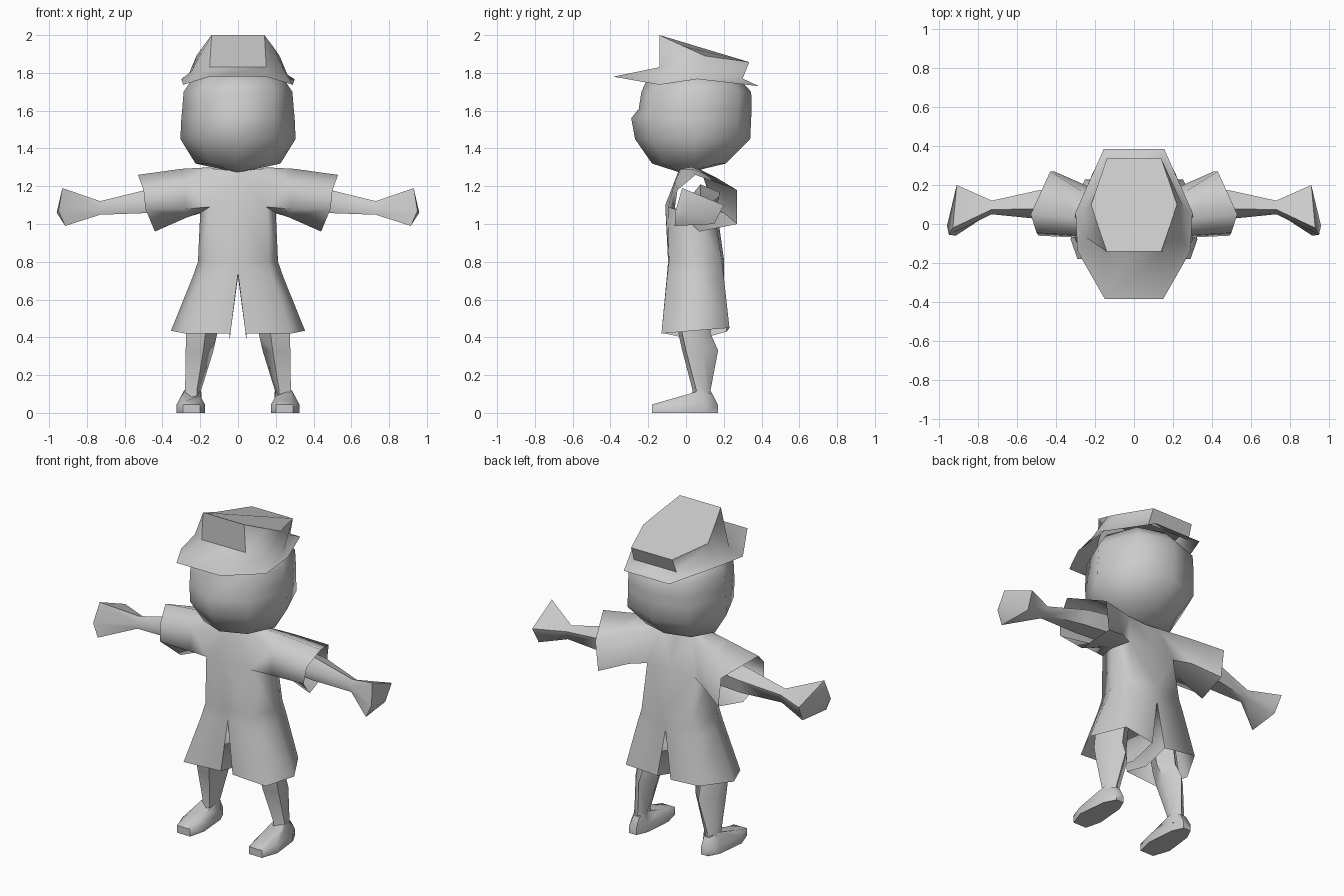
import bpy, bmesh, math

if "Cube" in bpy.data.objects:
    bpy.data.objects.remove(bpy.data.objects["Cube"])

grey = bpy.data.materials.new("plain_grey")
grey.diffuse_color = (0.6, 0.6, 0.6, 1)
grey.use_nodes = True
grey.node_tree.nodes["Principled BSDF"].inputs["Base Color"].default_value = grey.diffuse_color


def finish(name, bm, mirror=False, angle=60):
    bmesh.ops.remove_doubles(bm, verts=bm.verts, dist=0.0005)
    bmesh.ops.recalc_face_normals(bm, faces=bm.faces)
    mesh = bpy.data.meshes.new(name)
    bm.to_mesh(mesh)
    bm.free()
    mesh.materials.append(grey)
    ob = bpy.data.objects.new(name, mesh)
    bpy.context.collection.objects.link(ob)
    if mirror:
        m = ob.modifiers.new("mirror", 'MIRROR')
        m.merge_threshold = 0.001
    bpy.ops.object.select_all(action='DESELECT')
    ob.select_set(True)
    bpy.context.view_layer.objects.active = ob
    bpy.ops.object.shade_smooth_by_angle(angle=math.radians(angle))
    return ob


def add_ring(bm, pts):
    return [bm.verts.new(p) for p in pts]


def bridge(bm, a, b, closed=True):
    n = len(a)
    for i in range(n if closed else n - 1):
        j = (i + 1) % n
        bm.faces.new((a[i], a[j], b[j], b[i]))


def loft(name, rings, start=True, end=True, mirror=False, angle=60):
    bm = bmesh.new()
    vs = [add_ring(bm, r) for r in rings]
    for a, b in zip(vs, vs[1:]):
        bridge(bm, a, b)
    if start:
        bm.faces.new(vs[0])
    if end:
        bm.faces.new(vs[-1])
    return finish(name, bm, mirror, angle)


def both_sides(half):
    return half + [(-x, y, z) for x, y, z in reversed(half)]


# Head: eight-sided rings with a small nose bump on the front point
def head_ring(z, w, nose, front, back):
    mid = 0.04
    return [(0, nose, z), (.66 * w, front, z), (w, mid, z), (.68 * w, back * .8, z),
            (0, back, z), (-.68 * w, back * .8, z), (-w, mid, z), (-.66 * w, front, z)]


loft("head", [head_ring(1.272, .01, -.03, -.03, .01),
              head_ring(1.32, .225, -.18, -.12, .21),
              head_ring(1.45, .305, -.27, -.18, .34),
              head_ring(1.56, .30, -.29, -.19, .345),
              head_ring(1.61, .295, -.25, -.19, .348),
              head_ring(1.70, .288, -.236, -.19, .345),
              head_ring(1.78, .235, -.20, -.14, .27)])

# Hat: brim flowing into a crown with a sloping top
brim = [(.15, -.385, 1.78), (.29, -.14, 1.737), (.30, .06, 1.767), (.155, .385, 1.73)]
base = [(.15, -.14, 1.83), (.245, -.07, 1.81), (.262, .07, 1.79), (.145, .30, 1.77)]
top = [(.14, -.14, 2.0), (.185, -.01, 1.94), (.22, .10, 1.89), (.14, .335, 1.857)]
loft("hat", [both_sides(brim), both_sides(base), both_sides(top)], start=False)

# Clothes: half of the torso, one sleeve and one trouser leg, then mirrored
bm = bmesh.new()
neck = add_ring(bm, [(0, -.04, 1.28), (.10, -.03, 1.29), (.15, .03, 1.30),
                     (.10, .08, 1.285), (0, .09, 1.27)])
chest = add_ring(bm, [(0, -.11, 1.10), (.15, -.095, 1.09), (.20, .04, 1.06),
                      (.16, .15, 1.07), (0, .16, 1.10)])
waist = add_ring(bm, [(0, -.095, .80), (.16, -.09, .80), (.212, .05, .80),
                      (.17, .19, .80), (0, .20, .82)])
crotch = add_ring(bm, [(0, -.10, .74), (.18, -.10, .72), (.24, .05, .72),
                       (.19, .20, .72), (0, .20, .72)])
hem = add_ring(bm, [(.04, -.11, .42), (.28, -.13, .42), (.355, .04, .435),
                    (.25, .23, .45), (.045, .215, .43)])
bm.faces.new((neck[0], neck[1], chest[1], chest[0]))
bm.faces.new((neck[3], neck[4], chest[4], chest[3]))
bridge(bm, chest, waist, False)
bridge(bm, waist, crotch, False)
bridge(bm, crotch, hem, False)
# inner side of the trouser leg, dipping at the hem
dip = bm.verts.new((.045, .05, .385))
bm.faces.new((crotch[0], hem[0], dip))
bm.faces.new((crotch[0], dip, crotch[4]))
bm.faces.new((crotch[4], dip, hem[4]))
# sleeve grown from the armhole
hole = [neck[1], neck[2], neck[3], chest[3], chest[2], chest[1]]
shoulder = add_ring(bm, [(.27, -.06, 1.22), (.30, .03, 1.292), (.27, .17, 1.24),
                         (.25, .20, 1.06), (.27, .06, 1.035), (.28, -.07, 1.08)])
cuff = add_ring(bm, [(.50, -.045, 1.18), (.53, .05, 1.26), (.43, .27, 1.18),
                     (.41, .27, 1.00), (.44, .07, .96), (.49, -.06, 1.08)])
bridge(bm, hole, shoulder)
bridge(bm, shoulder, cuff)
finish("clothes", bm, True, 70)


# Arms: thin forearm widening into a mitten hand
def arm_ring(x, y, z, ry, rz):
    return [(x, y - ry, z), (x, y - ry * .3, z + rz), (x, y + ry, z + rz * .4),
            (x, y + ry * .7, z - rz), (x, y - ry * .7, z - rz)]


hand = [(.95, -.055, 1.07), (.93, -.02, 1.19), (.91, .20, 1.10),
        (.90, .15, 1.0), (.915, -.06, .99)]
bm = bmesh.new()
vs = [add_ring(bm, r) for r in (arm_ring(.30, .10, 1.14, .08, .07),
                                arm_ring(.48, .10, 1.12, .075, .062),
                                arm_ring(.73, .085, 1.085, .035, .036), hand)]
for a, b in zip(vs, vs[1:]):
    bridge(bm, a, b)
tip = bm.verts.new((.96, -.01, 1.06))
for i in range(5):
    bm.faces.new((vs[-1][i], vs[-1][(i + 1) % 5], tip))
finish("arms", bm, True, 70)


# Legs: calf swelling at the back, narrow ankle
def leg_ring(z, x0, x1, y0, y1):
    xm, ym = (x0 + x1) / 2, (y0 + y1) / 2
    return [(xm - .02, y0, z), (x1, y0 + .02, z), (x1, ym + .02, z),
            (xm, y1, z), (x0, ym + .02, z)]


loft("legs", [leg_ring(.58, .09, .25, -.05, .13),
              leg_ring(.42, .11, .275, -.04, .13),
              leg_ring(.33, .13, .277, -.02, .17),
              leg_ring(.12, .195, .28, .035, .13),
              leg_ring(.05, .19, .29, .02, .155)], mirror=True, angle=70)

# Feet: flat sole with a wedge-shaped upper
sole = [(.20, -.18), (.29, -.18), (.325, -.08), (.305, .10), (.27, .17),
        (.22, .17), (.19, .10), (.175, -.08)]
heights = [.045, .045, .045, .045, .04, .04, .045, .045]
instep = [(.215, -.10, .065), (.275, -.10, .065), (.295, -.02, .09), (.285, .08, .12),
          (.26, .14, .10), (.22, .14, .10), (.20, .08, .12), (.20, -.02, .09)]
loft("feet", [[(x, y, 0) for x, y in sole],
              [(x, y, h) for (x, y), h in zip(sole, heights)], instep],
     mirror=True, angle=60)
